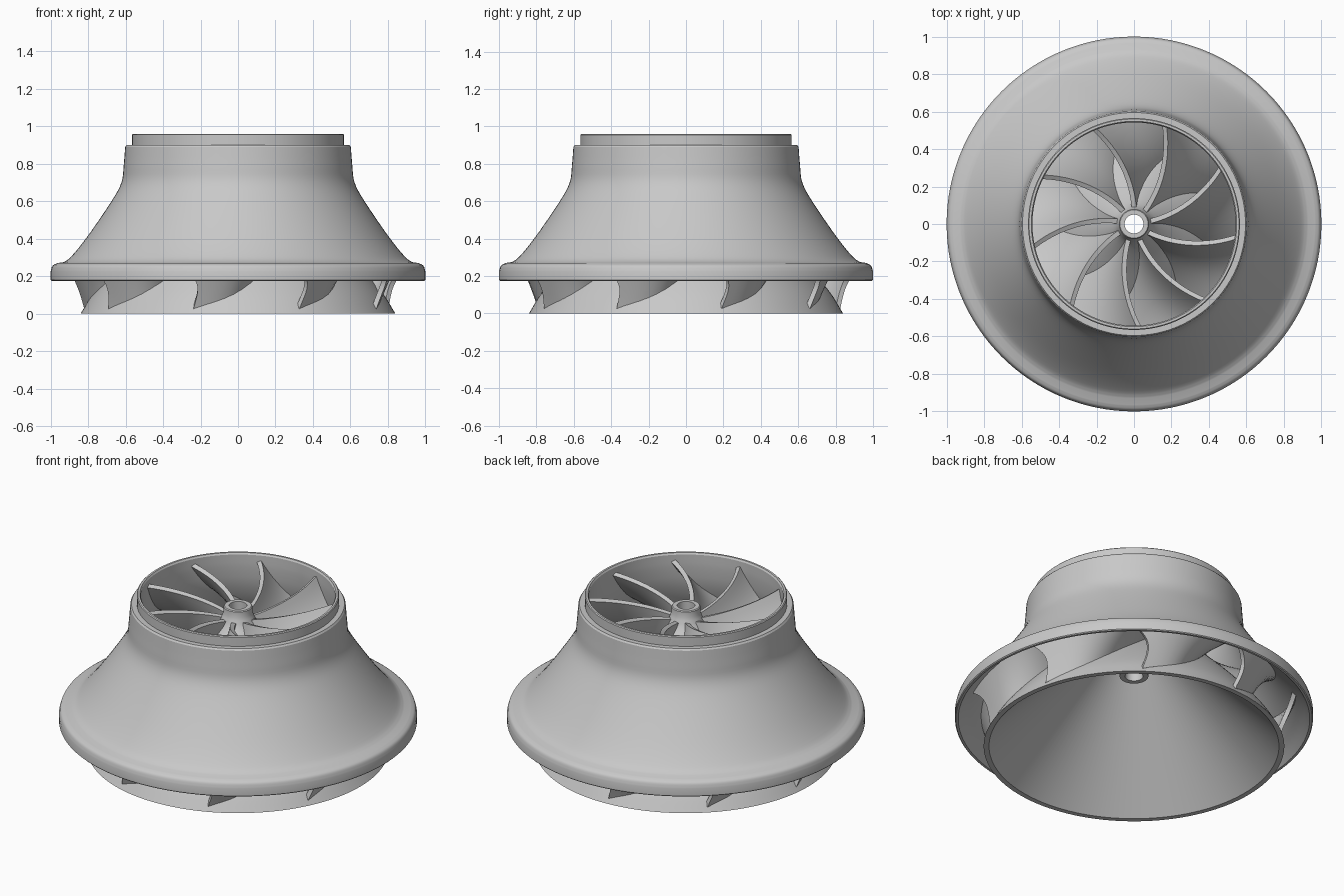
import bpy, bmesh, math
from mathutils import Vector

if "Cube" in bpy.data.objects:
    bpy.data.objects.remove(bpy.data.objects["Cube"], do_unlink=True)

BLADES = 9
SEGMENTS = 128

metal = bpy.data.materials.new("plain grey metal")
metal.use_nodes = True
metal.diffuse_color = (0.58, 0.58, 0.58, 1)
metal.node_tree.nodes["Principled BSDF"].inputs["Base Color"].default_value = (0.58, 0.58, 0.58, 1)


def curve_at(points, u):
    """Point on a smooth curve through the points, u from 0 to 1."""
    p = [Vector(q) for q in points]
    p = [2 * p[0] - p[1]] + p + [2 * p[-1] - p[-2]]
    f = u * (len(points) - 1)
    i = min(int(f), len(points) - 2)
    t = f - i
    a, b, c, d = p[i:i + 4]
    return 0.5 * (2 * b + (c - a) * t + (2 * a - 5 * b + 4 * c - d) * t ** 2
                  + (3 * b - a - 3 * c + d) * t ** 3)


def smooth(points, n=24):
    return [curve_at(points, i / n) for i in range(n + 1)]


def finish(name, bm, thickness=0):
    """Make the object, thicken sheets, and smooth all but the sharp edges."""
    bmesh.ops.recalc_face_normals(bm, faces=bm.faces)
    mesh = bpy.data.meshes.new(name)
    bm.to_mesh(mesh)
    bm.free()
    mesh.materials.append(metal)
    obj = bpy.data.objects.new(name, mesh)
    bpy.context.collection.objects.link(obj)
    bpy.ops.object.select_all(action='DESELECT')
    obj.select_set(True)
    bpy.context.view_layer.objects.active = obj
    if thickness:
        mod = obj.modifiers.new("thickness", 'SOLIDIFY')
        mod.thickness = thickness
        mod.offset = 0
        bpy.ops.object.modifier_apply(modifier=mod.name)
    bpy.ops.object.shade_smooth_by_angle(angle=math.radians(28))


def lathe(name, profile):
    """Turn a closed (radius, height) profile about the z axis."""
    bm = bmesh.new()
    verts = [bm.verts.new((q[0], 0, q[1])) for q in profile]
    edges = [bm.edges.new((verts[i - 1], verts[i])) for i in range(len(verts))]
    bmesh.ops.spin(bm, geom=verts + edges, cent=(0, 0, 0), axis=(0, 0, 1),
                   angle=math.tau, steps=SEGMENTS)
    bmesh.ops.remove_doubles(bm, verts=bm.verts, dist=1e-5)
    finish(name, bm)


# Outer shroud: stepped inlet collar, flared bell and rounded lip
bell = smooth([(0.602, 0.89), (0.61, 0.79), (0.622, 0.7), (0.675, 0.6),
               (0.805, 0.41), (0.89, 0.305), (0.93, 0.275)])
lip = smooth([(0.965, 0.27), (0.99, 0.255), (1.0, 0.225)], 8)
lining = smooth([(0.982, 0.175), (0.935, 0.225), (0.87, 0.285), (0.765, 0.4), (0.625, 0.6),
                 (0.565, 0.74), (0.545, 0.86), (0.542, 0.95)])
lathe("outer_shroud", [(0.548, 0.96), (0.56, 0.96), (0.565, 0.955), (0.565, 0.9),
                       (0.595, 0.9)] + bell + lip + [(1.0, 0.18), (0.995, 0.175)] + lining)

# Hub: hollow cone with a boss on top and a bored sleeve hanging inside
flank = smooth([(0.08, 0.85), (0.115, 0.78), (0.23, 0.66), (0.415, 0.5),
                (0.605, 0.31), (0.765, 0.12), (0.84, 0)])
lathe("hub", [(0.05, 0.89), (0.075, 0.89), (0.08, 0.885)] + flank
      + [(0.81, 0), (0.08, 0.72), (0.08, 0.45), (0.05, 0.45)])

# Blades: twisted sheets running from the hub to the shroud
ROOT = [(0.085, 0.82), (0.22, 0.66), (0.405, 0.495), (0.595, 0.31), (0.755, 0.12), (0.815, 0.03)]
TIP = [(0.553, 0.915), (0.585, 0.74), (0.65, 0.6), (0.785, 0.41), (0.86, 0.32), (0.91, 0.255)]


def blade(name, turn, along=28, across=12):
    bm = bmesh.new()
    rows = []
    for i in range(along + 1):
        row = []
        for j in range(across + 1):
            s = j / across
            # Trailing edge is scooped between hub and shroud
            u = i / along * (1 - 0.04 * math.sin(math.pi * s))
            r, z = curve_at(ROOT, u).lerp(curve_at(TIP, u), s)
            wrap = 0.5 * u + u ** 2 - 0.5 * u ** 3
            a = math.radians(turn + 50 + 23 * s - wrap * (77 + 26 * s))
            row.append(bm.verts.new((r * math.cos(a), r * math.sin(a), z)))
        rows.append(row)
    for p, q in zip(rows, rows[1:]):
        for j in range(across):
            bm.faces.new((p[j], p[j + 1], q[j + 1], q[j]))
    finish(name, bm, 0.026)


for k in range(BLADES):
    blade(f"blade_{k + 1}", k * 360 / BLADES)
